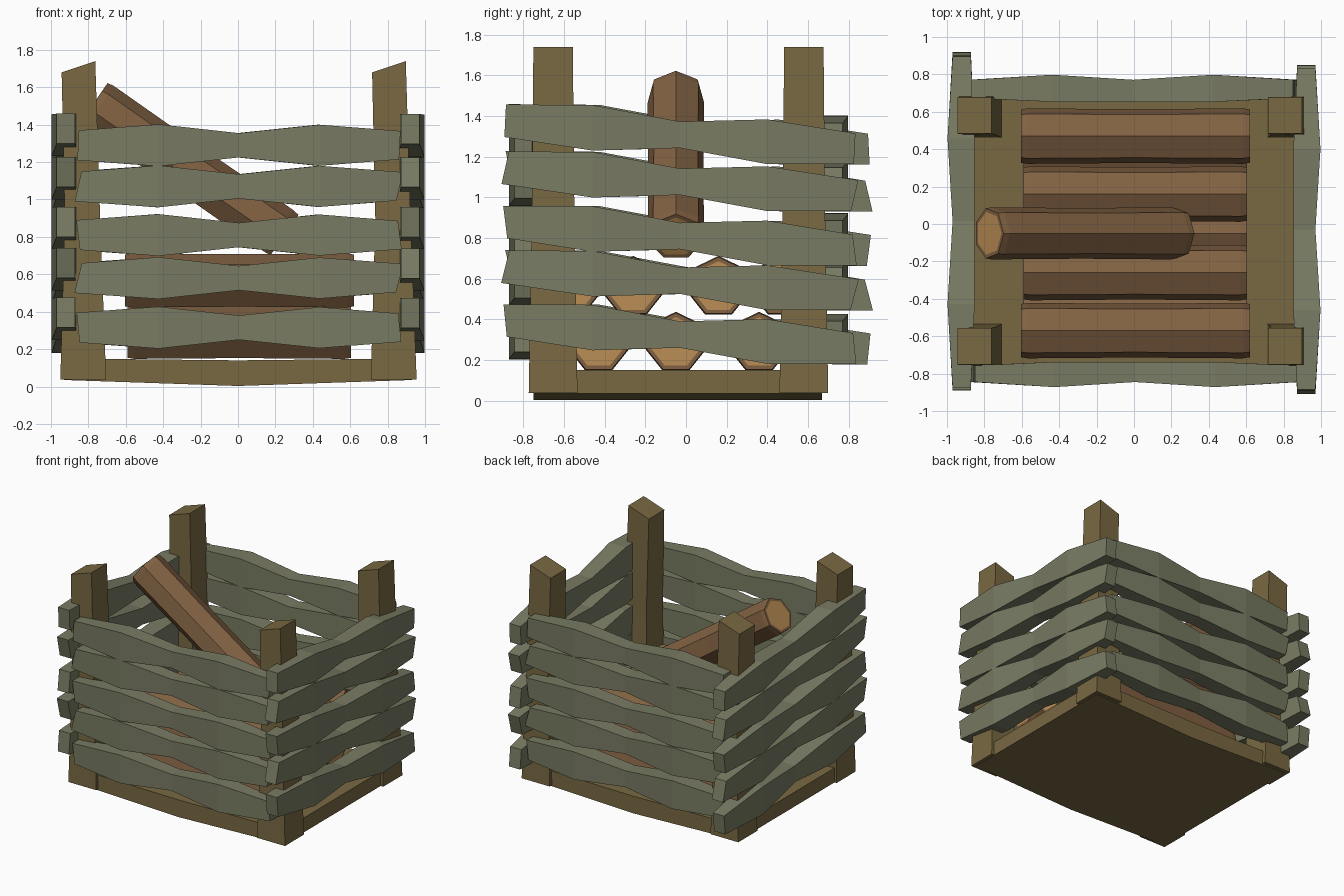
import bpy, bmesh, math
from mathutils import Vector, Matrix

if "Cube" in bpy.data.objects:
    bpy.data.objects.remove(bpy.data.objects["Cube"])

def mat(name, rgb):
    m = bpy.data.materials.new(name)
    m.diffuse_color = (*rgb, 1)
    m.use_nodes = True
    m.node_tree.nodes["Principled BSDF"].inputs["Base Color"].default_value = m.diffuse_color
    return m

POST = mat("post_wood", (0.19, 0.14, 0.055))
SLAT = mat("weathered_wood", (0.19, 0.20, 0.125))
BARK = mat("bark", (0.22, 0.12, 0.055))
CUT = mat("cut_wood", (0.50, 0.27, 0.09))
YC = -0.037  # middle of the frame in y

def finish(bm, name, *mats):
    bmesh.ops.recalc_face_normals(bm, faces=bm.faces)
    me = bpy.data.meshes.new(name)
    bm.to_mesh(me)
    bm.free()
    for m in mats:
        me.materials.append(m)
    ob = bpy.data.objects.new(name, me)
    bpy.context.collection.objects.link(ob)
    return ob

def loft(name, rings, m):
    """Skin a row of cross-sections and cap both ends."""
    bm = bmesh.new()
    vs = [[bm.verts.new(p) for p in r] for r in rings]
    n = len(rings[0])
    for a, b in zip(vs, vs[1:]):
        for i in range(n):
            bm.faces.new((a[i], a[(i + 1) % n], b[(i + 1) % n], b[i]))
    bm.faces.new(vs[0])
    bm.faces.new(vs[-1])
    return finish(bm, name, m)

# bowed base
prof = [(-0.93, 0.035), (0, 0.003), (0.93, 0.035), (0.93, 0.15), (0, 0.14), (-0.93, 0.15)]
loft("base", [[(x, y, z) for x, z in prof] for y in (-0.75, 0.67)], POST)

# four tapered posts with slanted tops
for sx, xn in ((-1, "left"), (1, "right")):
    for sy, yn in ((-1, "front"), (1, "back")):
        cx, cy = 0.83 * sx, YC + 0.617 * sy
        rings = []
        for x0, x1, hy, z0, z1 in ((-0.12, 0.125, 0.12, 0.037, 0.037),
                                   (-0.096, 0.093, 0.105, 0.9, 0.9),
                                   (-0.113, 0.067, 0.097, 1.68, 1.74)):
            rings.append([(cx + x0, cy - hy, z0), (cx + x1, cy - hy, z1),
                          (cx + x1, cy + hy, z1), (cx + x0, cy + hy, z0)])
        loft(f"{yn}_{xn}_post", rings, POST)

# wavy slats: u runs along the slat, v is outward, z is up
HALF = (0.08, 0.112, 0.065, 0.11, 0.076)
def slat(name, u0, u1, zc, slope, inner, outer, place, skew):
    rings = []
    mid = (u0 + u1) / 2
    for i, h in enumerate(HALF):
        u = u0 + (u1 - u0) * i / 4
        z = zc + slope * (u - mid) * 0.5
        bulge = 0.027 if i in (1, 3) else 0
        dip = 0.02 if i in (1, 2, 3) else 0
        s = skew if i in (0, 4) else 0
        rings.append([place(u - s, inner - dip, z - h), place(u - s, outer + bulge, z - h),
                      place(u + s, outer + bulge, z + h), place(u + s, inner - dip, z + h)])
    loft(name, rings, SLAT)

FRONT_Z = (0.315, 0.58, 0.81, 1.07, 1.29)
SIDE_Z = (0.325, 0.59, 0.81, 1.077, 1.308)
SKEW = (-0.008, 0.02, -0.01, 0.018, 0.004)
for k in range(5):
    s = SKEW[k]
    slat(f"front_slat_{k}", -0.855, 0.865, FRONT_Z[k], 0, 0.72, 0.808,
         lambda u, v, z: (u, YC - v, z), s)
    slat(f"back_slat_{k}", -0.865, 0.855, FRONT_Z[k], 0, 0.71, 0.808,
         lambda u, v, z: (u, YC + v, z), -s)
    slat(f"right_slat_{k}", -0.89, 0.83, SIDE_Z[k], -0.16, 0.872, 0.97,
         lambda u, v, z: (v, u, z), s)
    slat(f"left_slat_{k}", -0.87, 0.90, SIDE_Z[k], -0.16, 0.872, 0.97,
         lambda u, v, z: (-v, u, z), -s)

# seven-sided logs with pale cut ends
def log(name, a, b, r):
    a, b = Vector(a), Vector(b)
    d = (b - a).normalized()
    side = Vector((0, 1, 0))
    up = d.cross(side)
    rows = []
    for t, k in ((0, 0.96), (0.03, 1), (0.5, 0.97), (0.97, 1), (1, 0.96)):
        c = a.lerp(b, t)
        rows.append([c + r * k * (side * math.sin(q) + up * math.cos(q))
                     for q in (math.tau * (i + 0.0) / 7 for i in range(7))])
    if up.z < 0:
        rows = [[2 * a.lerp(b, t) - p for p in row] for t, row in zip((0, 0.03, 0.5, 0.97, 1), rows)]
    ob = loft(name, rows, BARK)
    ob.data.materials.append(CUT)
    bm = bmesh.new()
    bm.from_mesh(ob.data)
    caps = [f for f in bm.faces if len(f.verts) == 7]
    bmesh.ops.inset_individual(bm, faces=caps, thickness=0.02)
    for f in bm.faces:
        if len(f.verts) == 7:
            f.material_index = 1
    bm.to_mesh(ob.data)
    bm.free()

for i, y in enumerate((-0.43, -0.05, 0.36)):
    log(f"lower_log_{i}", (-0.59, y, 0.285), (0.605, y, 0.285), 0.152)
for i, (y, e) in enumerate(((-0.57, 0.62), (-0.26, 0.605), (0.16, 0.605), (0.47, 0.62))):
    log(f"upper_log_{i}", (-e + 0.015, y, 0.56), (e, y, 0.56), 0.152)
log("leaning_log", (-0.775, -0.05, 1.51), (0.245, -0.05, 0.805), 0.143)
